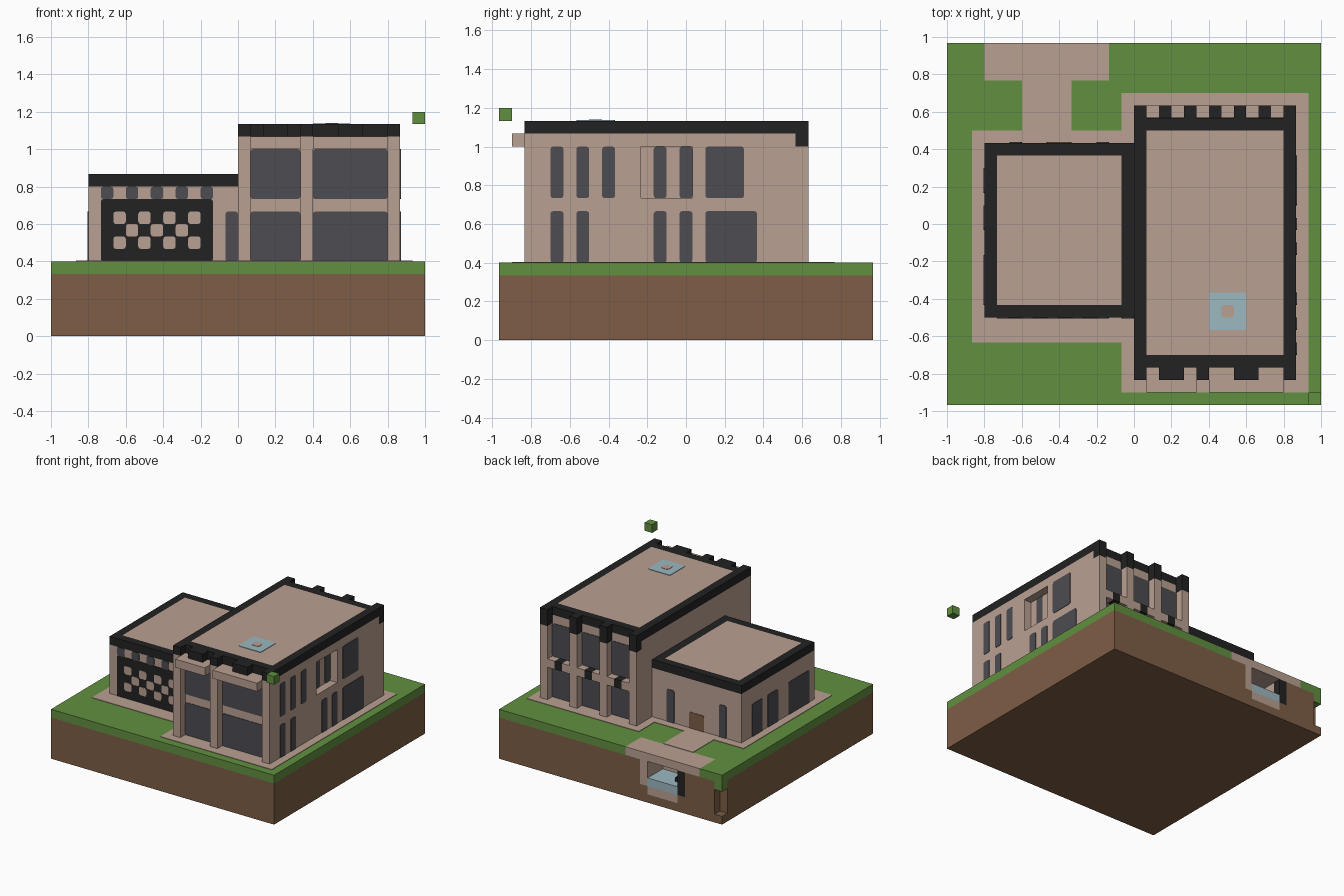
import bpy
import bmesh
from mathutils import Vector

if "Cube" in bpy.data.objects:
    bpy.data.objects.remove(bpy.data.objects["Cube"])

UNIT = 1 / 15                          # one block of the model
ORIGIN = Vector((-15, -14.5, 0))       # block grid corner
THIN = 0.06                            # relief of painted plates, in blocks


def make_material(name, red, green, blue):
    """Flat material from display colour values."""
    linear = [((c / 255 + 0.055) / 1.055) ** 2.4 for c in (red, green, blue)]
    mat = bpy.data.materials.new(name)
    mat.use_nodes = True
    mat.diffuse_color = (*linear, 1)
    shader = next(n for n in mat.node_tree.nodes if n.type == 'BSDF_PRINCIPLED')
    shader.inputs["Base Color"].default_value = (*linear, 1)
    return mat


plaster = make_material("plaster", 186, 160, 146)
grass = make_material("grass", 97, 144, 64)
dirt = make_material("dirt", 126, 94, 70)
black = make_material("black trim", 34, 34, 34)
glass = make_material("dark glass", 77, 76, 81)
water = make_material("pale blue", 156, 184, 193)


def add_box(bm, xs, ys, zs, round_axis=None):
    """Box between block coordinates, optionally with rounded outline."""
    verts = [bm.verts.new((Vector((x, y, z)) + ORIGIN) * UNIT)
             for x in xs for y in ys for z in zs]
    for quad in ("0132", "4675", "0451", "2376", "0264", "1573"):
        bm.faces.new([verts[int(c)] for c in quad])
    if round_axis is not None:
        edges = {e for v in verts for e in v.link_edges
                 if abs((e.verts[0].co - e.verts[1].co).normalized()[round_axis]) > 0.9}
        bmesh.ops.bevel(bm, geom=list(edges), offset=0.2 * UNIT,
                        segments=2, profile=0.5, affect='EDGES')


def part(name, mat, boxes, round_axis=None):
    bm = bmesh.new()
    for xs, ys, zs in boxes:
        add_box(bm, xs, ys, zs, round_axis)
    bmesh.ops.recalc_face_normals(bm, faces=bm.faces)
    mesh = bpy.data.meshes.new(name)
    bm.to_mesh(mesh)
    bm.free()
    mesh.materials.append(mat)
    obj = bpy.data.objects.new(name, mesh)
    bpy.context.collection.objects.link(obj)
    return obj


def plates(name, mat, axis, level, rects, relief=THIN):
    """Thin painted plates on a wall, floor or roof plane."""
    span = sorted((level, level + relief))
    boxes = []
    for first, second in rects:
        sides = [first, second]
        sides.insert(axis, span)
        boxes.append(sides)
    return part(name, mat, boxes, axis)


def ring(xs, ys, zs):
    """Four one-block-wide bars around a rectangle."""
    (x0, x1), (y0, y1) = xs, ys
    inner = (y0 + 1, y1 - 1)
    return [(xs, (y0, y0 + 1), zs), (xs, (y1 - 1, y1), zs),
            ((x0, x0 + 1), inner, zs), ((x1 - 1, x1), inner, zs)]


def cell(start):
    return (start, start + 1)


# Shared extents
WIDE, BACK = (0, 30), (26, 29)
SOIL, TURF = (0, 5), (5, 6)
LOWER, UPPER = (6, 10), (11, 15)       # storey window heights
POOL_X, POOL_Z = (6, 10), (2, 5)

# Soil, with room for the pool and a notch at one corner
part("soil", dirt, [
    (WIDE, (0, 26), SOIL), ((1, 5), BACK, SOIL), (cell(0), (26, 28), SOIL),
    (cell(0), cell(28), cell(0)), ((5, 11), BACK, cell(0)),
    (cell(5), BACK, cell(1)), (cell(10), BACK, cell(1)), ((11, 30), BACK, SOIL)])

# Lawn and paving
part("lawn", grass, [(WIDE, (0, 26), TURF), ((0, 3), BACK, TURF),
                     ((13, 30), BACK, TURF), (cell(0), cell(28), cell(4))])
part("patio", plaster, [((3, 13), BACK, TURF)])
part("paving", plaster, [((x0, x1), (y0, y1), (6, 6 + THIN)) for x0, x1, y0, y1 in
                         ((2, 15, 5, 22), (14, 29, 1, 25), (6, 10, 22, 26))])
part("floating_block", grass, [(cell(29), cell(0), cell(17))])

# Sunken pool under the patio
part("pool_shell", plaster, [
    (POOL_X, BACK, cell(1)), (cell(5), (26, 28), POOL_Z),
    (cell(10), BACK, POOL_Z), (POOL_X, (26, 26.1), POOL_Z)])
part("pool_water", water, [(POOL_X, (26.1, 29), cell(2))])
part("pool_post", black, [(cell(5), cell(28), POOL_Z)])
part("pool_step", black, [(cell(6), cell(27), (3, 3.5))])

# Main block, with a niche in the side wall
SIDE = cell(27)
part("main_walls", plaster, [
    ((15, 27), (3, 23), (6, 16)), (SIDE, (3, 11), (6, 16)),
    (SIDE, (15, 23), (6, 16)), (SIDE, (11, 15), (6, 11)),
    (SIDE, (11, 15), (15, 16))])
part("main_roof", plaster, [((16, 27), (4, 22), cell(16))])
part("main_roof_trim", black, ring((15, 28), (3, 23), cell(16)))

# Front pillars, canopies and trim
FRONT_PILLARS, FRONT_BAYS = (15, 20, 27), ((16, 20), (21, 27))
part("front_pillars", plaster, [(cell(x), cell(2), (6, 16)) for x in FRONT_PILLARS])
part("front_pillar_caps", black,
     [(cell(x), cell(2), cell(16)) for x in FRONT_PILLARS])
part("front_canopies", plaster, [(bay, (1, 3), cell(15)) for bay in FRONT_BAYS])
part("canopy_blocks", black, [((x, x + 2), cell(2), cell(16)) for x in (17, 23)])
plates("front_windows", glass, 1, 3,
       [(bay, storey) for bay in FRONT_BAYS for storey in (LOWER, UPPER)], -THIN)

# Back pillars, ledges and windows
BACK_PILLARS = range(15, 28, 4)
BACK_BAYS = range(16, 27, 4)
part("back_pillars", plaster, [(cell(x), cell(23), (6, 15)) for x in BACK_PILLARS])
part("back_pillar_caps", black,
     [(cell(x), cell(23), (15, 17)) for x in BACK_PILLARS])
part("back_ledges", plaster, [(cell(x + side), cell(23), cell(10))
                              for x in BACK_BAYS for side in (0, 2)])
part("ledge_blocks", black, [(cell(x + 1), cell(23), cell(10)) for x in BACK_BAYS])
plates("back_windows", glass, 1, 23, [((x, x + 3), storey) for x in BACK_BAYS
                                      for storey in (LOWER, UPPER)])

# Side windows of the main block
plates("side_windows_lower", glass, 0, 28,
       [(cell(y), LOWER) for y in (4, 6, 12, 14)] + [((16, 20), LOWER)])
plates("side_windows_upper", glass, 0, 28,
       [(cell(y), UPPER) for y in (4, 6, 8)] + [((16, 19), UPPER)])
plates("niche_windows", glass, 0, 27, [(cell(y), UPPER) for y in (12, 14)])

# Skylight
plates("skylight", water, 2, 17, [((21, 24), (6, 9))])
plates("skylight_centre", plaster, 2, 17, [(cell(22), cell(7))], THIN * 1.6)

# Low wing
part("wing_walls", plaster, [((3, 15), (7, 21), (6, 12))])
part("wing_roof", plaster, [((4, 14), (8, 20), cell(12))])
part("wing_roof_trim", black, ring((3, 15), (7, 21), cell(12)))

# Wing front: chequered screen, window strip and door
plates("wing_screen", black, 1, 7, [((4, 13), (6, 11))], -THIN)
plates("screen_squares", plaster, 1, 7,
       [(cell(x), cell(z)) for z in (7, 8, 9)
        for x in range(5, 12) if (x + z) % 2 == 0], -THIN * 1.6)
plates("strip_windows", glass, 1, 7,
       [(cell(x), cell(11)) for x in range(4, 13, 2)], -THIN)
plates("wing_front_door", glass, 1, 7, [(cell(14), LOWER)], -THIN)

# Wing back and outer side openings
plates("wing_back_windows", glass, 1, 21, [(cell(x), LOWER) for x in (5, 12)])
plates("wing_back_door", dirt, 1, 21, [((8, 10), (6, 8))])
plates("wing_side_windows", glass, 0, 3,
       [(ys, LOWER) for ys in ((8, 12), (14, 16), (17, 19))], -THIN)
